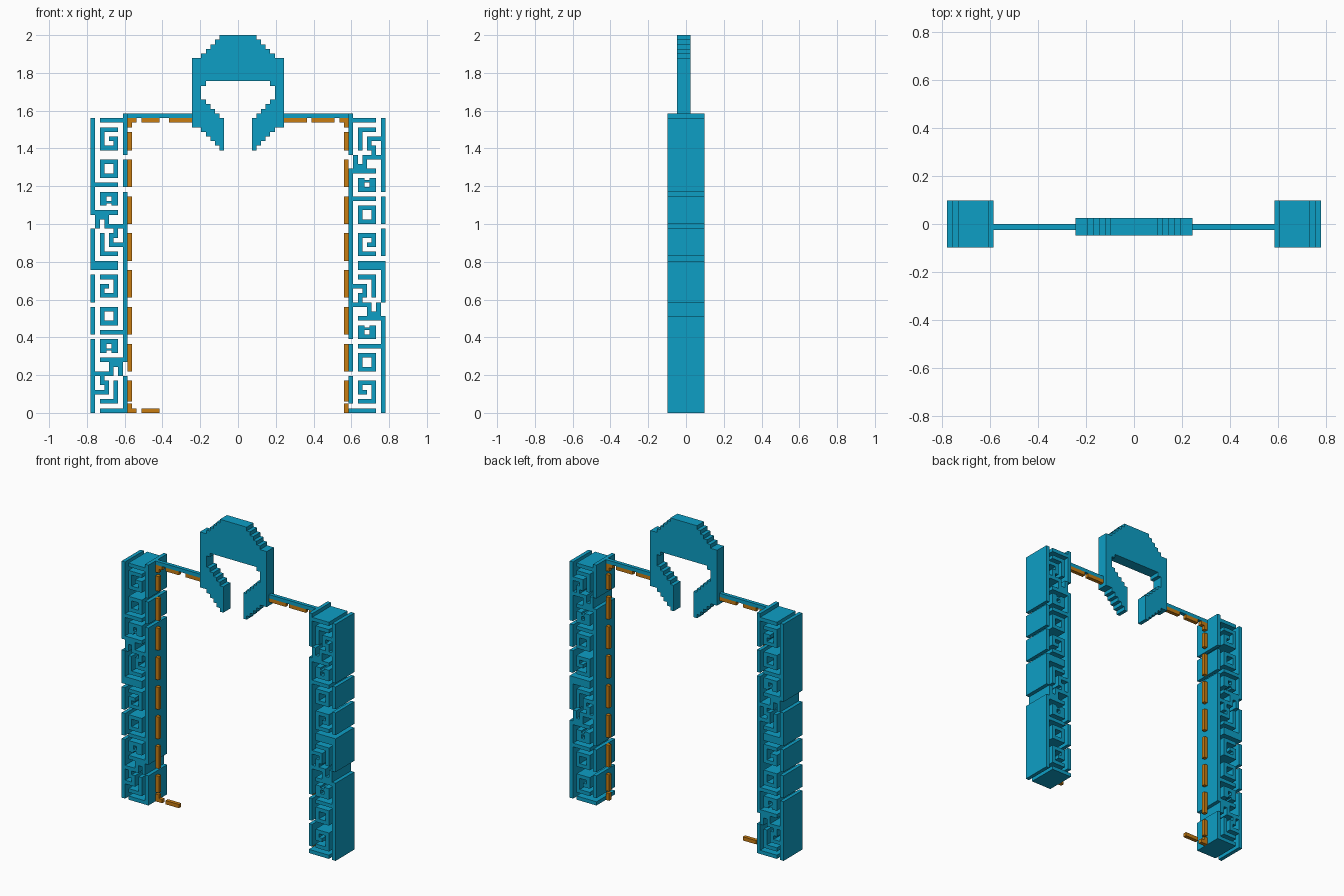
import bpy, bmesh

cube = bpy.data.objects.get("Cube")
if cube:
    bpy.data.objects.remove(cube, do_unlink=True)

C = 1 / 41  # one grid cell


def material(name, rgb):
    m = bpy.data.materials.new(name)
    m.use_nodes = True
    m.diffuse_color = (*rgb, 1)
    bsdf = next(n for n in m.node_tree.nodes if n.type == 'BSDF_PRINCIPLED')
    bsdf.inputs["Base Color"].default_value = (*rgb, 1)
    return m


BLUE = material("cyan_blue", (0.004, 0.345, 0.56))
ORANGE = material("amber", (0.58, 0.205, 0.006))


def finish(name, bm, mat):
    bmesh.ops.recalc_face_normals(bm, faces=bm.faces)
    mesh = bpy.data.meshes.new(name)
    bm.to_mesh(mesh)
    bm.free()
    mesh.materials.append(mat)
    ob = bpy.data.objects.new(name, mesh)
    bpy.context.collection.objects.link(ob)
    return ob


def extrude_outline(bm, pts, y0, y1):
    """Closed outline in cells (x, z), extruded from y0 to y1."""
    face = bm.faces.new([bm.verts.new((x * C, y0 * C, z * C)) for x, z in pts])
    res = bmesh.ops.extrude_face_region(bm, geom=[face], use_keep_orig=True)
    verts = [v for v in res["geom"] if isinstance(v, bmesh.types.BMVert)]
    bmesh.ops.translate(bm, verts=verts, vec=(0, (y1 - y0) * C, 0))


def bars(name, rects, mat):
    """Thin rods, one cell deep."""
    bm = bmesh.new()
    for x0, x1, z0, z1 in rects:
        extrude_outline(bm, [(x0, z0), (x1, z0), (x1, z1), (x0, z1)], -1, 0)
    return finish(name, bm, mat)


# Half of the fret pattern: (u0, u1, k0, k1), u from the outer edge, k upward
FRET = [
    (0, 1, 0, 16), (0, 1, 17, 23), (0, 1, 24, 30),              # outer wall
    (7, 8, 0, 8), (7, 8, 11, 32),                               # inner wall
    (2, 8, 0, 1), (2, 8, 11, 12), (2, 8, 17, 18), (0, 6, 31, 32),  # shelves
    (2, 6, 2, 3), (5, 6, 2, 7), (0, 4, 4, 5), (3, 4, 4, 7),     # hook
    (2, 3, 6, 9), (0, 5, 8, 9),                                 # ledge
    (4, 5, 8, 11), (4, 7, 10, 11), (6, 7, 8, 11),               # small curl
    (2, 3.5, 13, 16), (4.5, 6, 13, 16), (2, 6, 15, 16), (2, 6, 13.5, 14),  # arch
    (2, 6, 19, 20), (2, 6, 22, 23), (2, 3, 19, 23), (5, 6, 19, 23),  # ring
    (2, 6, 29, 30), (5, 6, 25, 30), (2, 6, 25, 26), (2, 3, 25, 28), (2, 4, 27, 28),  # spiral
]


def fret_pillar(name, side, flip):
    # Fill half cells; the upper half repeats the pattern turned around in u
    filled = set()
    for a, b, k0, k1 in FRET:
        for u0, u1, base in ((a, b, 0), (8 - b, 8 - a, 32)):
            for i in range(round(2 * u0), round(2 * u1)):
                for j in range(round(2 * (k0 + base)), round(2 * (k1 + base))):
                    filled.add((i, 127 - j if flip else j))
    # Inner top corner carries the beam
    filled |= {(i, j) for i in (14, 15) for j in range(124, 130)}

    bm = bmesh.new()
    cache = {}

    def vert(i, j, y):
        if (i, j, y) not in cache:
            cache[i, j, y] = bm.verts.new((side * (32 - i / 2) * C, y * C, j / 2 * C))
        return cache[i, j, y]

    for i, j in filled:
        ring = [(i, j), (i + 1, j), (i + 1, j + 1), (i, j + 1)]
        for y in (-4, 4):
            bm.faces.new([vert(p, q, y) for p, q in ring])
        for n, (di, dj) in enumerate(((0, -1), (1, 0), (0, 1), (-1, 0))):
            if (i + di, j + dj) not in filled:
                a, b = ring[n], ring[(n + 1) % 4]
                bm.faces.new([vert(*a, -4), vert(*b, -4), vert(*b, 4), vert(*a, 4)])
    bmesh.ops.recalc_face_normals(bm, faces=bm.faces)
    bmesh.ops.dissolve_limit(bm, angle_limit=0.01, verts=bm.verts, edges=bm.edges)
    return finish(name, bm, BLUE)


fret_pillar("right_fret_pillar", -1, False)
fret_pillar("left_fret_pillar", 1, True)

# Stepped helmet: half outline from top centre, round the outside, to the opening
half = [(4, 82)]
for x in range(4, 8):
    half += [(x, 85 - x), (x + 1, 85 - x)]
half += [(8, 77), (10, 77), (10, 62), (8, 62)]
for x in range(8, 4, -1):
    half += [(x, 53 + x), (x - 1, 53 + x)]
half += [(4, 57), (3, 57), (3, 64)]
for x in range(4, 8):
    half += [(x, 60 + x), (x, 61 + x)]
half += [(8, 68), (8, 71), (7, 71), (7, 72)]
# Drop repeated points, then mirror to the other side
half = [p for n, p in enumerate(half) if n == 0 or p != half[n - 1]]
bm = bmesh.new()
extrude_outline(bm, half + [(-x, z) for x, z in reversed(half)], -2, 1)
finish("stepped_helmet", bm, BLUE)

# Thin beams joining helmet and pillars
bars("top_beams", [(-24, -10, 64, 65), (10, 24, 64, 65)], BLUE)

# Dashed trim along the inner edges, under the beams and at one foot
for name, s in (("right", -1), ("left", 1)):
    x0, x1 = sorted((s * 23, s * 24))
    dashes = [(x0, x1, 0, 2), (x0, x1, 2.5, 7), (x0, x1, 57, 61), (x0, x1, 62, 64)]
    dashes += [(x0, x1, k + 1, k + 7) for k in range(8, 56, 8)]
    for a, b in ((10, 15), (16, 21) if s > 0 else (17, 21), (22, 23)):
        dashes.append((*sorted((s * a, s * b)), 63, 64))
    if s < 0:
        dashes += [(-23, -22, 0, 1), (-21, -17, 0, 1)]
    bars(name + "_dashed_trim", dashes, ORANGE)
